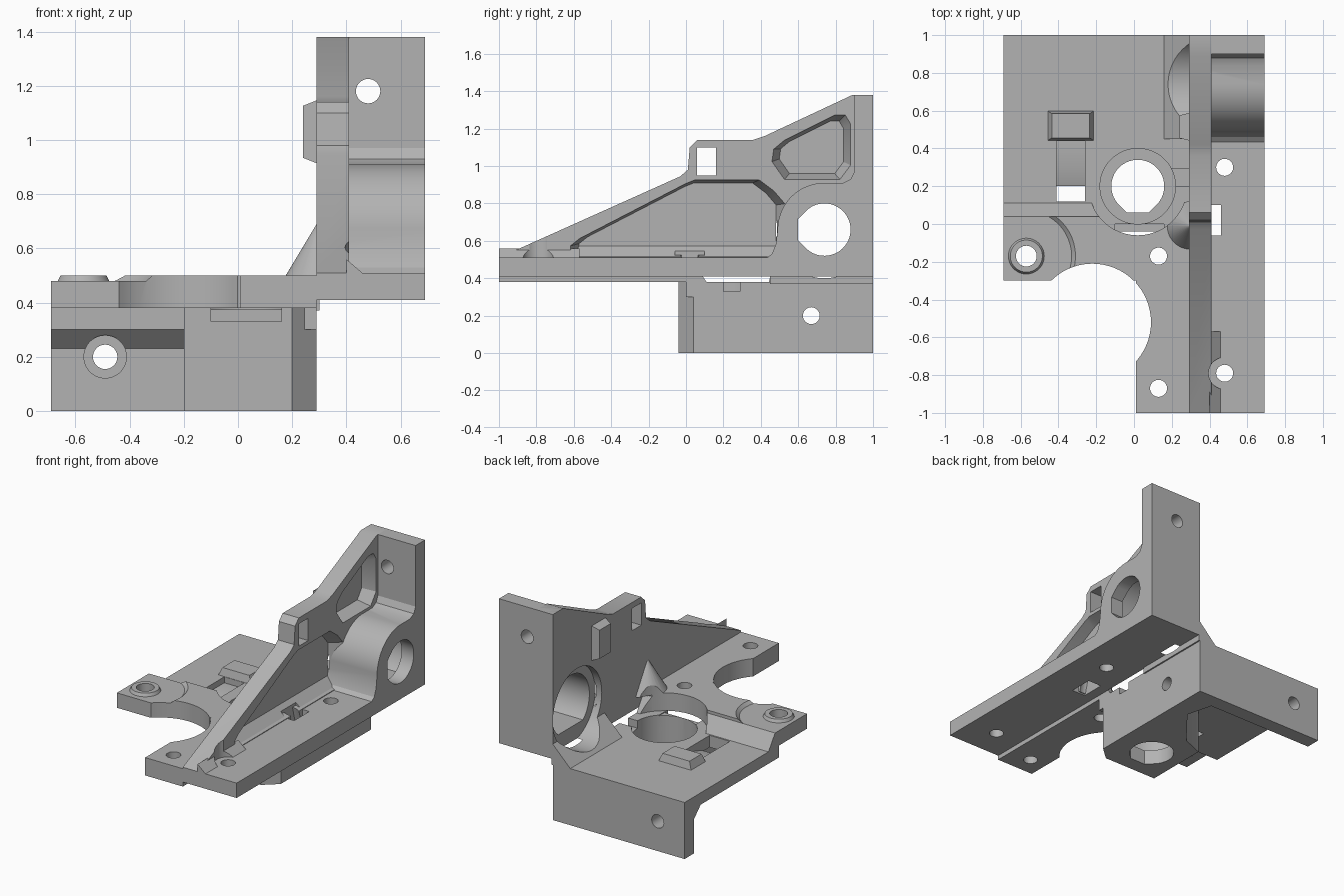
import bpy, bmesh
from math import cos, sin, pi
from mathutils import Vector

cube = bpy.data.objects.get("Cube")
if cube:
    bpy.data.objects.remove(cube, do_unlink=True)

grey = bpy.data.materials.new("neutral grey")
grey.use_nodes = True
grey.diffuse_color = (0.45, 0.45, 0.45, 1)
grey.node_tree.nodes["Principled BSDF"].inputs["Base Color"].default_value = (0.45, 0.45, 0.45, 1)
parts = []


def prism(name, pts, axis, a, b, taper=1.0):
    """Extrude a 2D outline along an axis; taper scales the far end."""
    place = {"x": lambda u, v, w: (w, u, v),
             "y": lambda u, v, w: (u, w, v),
             "z": lambda u, v, w: (u, v, w)}[axis]
    us, vs = [p[0] for p in pts], [p[1] for p in pts]
    cu, cv = (min(us) + max(us)) / 2, (min(vs) + max(vs)) / 2
    bm = bmesh.new()
    near = [bm.verts.new(place(u, v, a)) for u, v in pts]
    far = [bm.verts.new(place(cu + (u - cu) * taper, cv + (v - cv) * taper, b)) for u, v in pts]
    bm.faces.new(near)
    bm.faces.new(far)
    n = len(pts)
    for i in range(n):
        j = (i + 1) % n
        bm.faces.new((near[i], near[j], far[j], far[i]))
    bmesh.ops.recalc_face_normals(bm, faces=bm.faces[:])
    mesh = bpy.data.meshes.new(name)
    bm.to_mesh(mesh)
    bm.free()
    mesh.materials.append(grey)
    obj = bpy.data.objects.new(name, mesh)
    bpy.context.collection.objects.link(obj)
    return obj


def part(*args):
    obj = prism(*args)
    parts.append(obj)
    return obj


def cut(targets, *shape):
    """Subtract a prism from each target, then discard the cutter."""
    cutter = prism("cutter", *shape)
    cutter.hide_render = True
    for obj in targets:
        mod = obj.modifiers.new("cut", "BOOLEAN")
        mod.operation, mod.solver, mod.object = "DIFFERENCE", "EXACT", cutter
        bpy.context.view_layer.objects.active = obj
        bpy.ops.object.modifier_apply(modifier=mod.name)
    bpy.data.objects.remove(cutter, do_unlink=True)


def rect(u0, v0, u1, v1):
    return [(u0, v0), (u1, v0), (u1, v1), (u0, v1)]


def arc(u, v, r, start=0.0, end=2 * pi, n=48):
    return [(u + r * cos(start + (end - start) * i / n),
             v + r * sin(start + (end - start) * i / n)) for i in range(n)]


def teardrop(u, v, r, turn):
    """Round hole with a clipped point towards the given angle."""
    pts = arc(u, v, r, turn + pi / 4, turn + 7 * pi / 4 + 0.001, 40)
    for side in (-1, 1):
        a, d = turn + side * pi / 8, r / cos(pi / 8)
        pts.append((u + d * cos(a), v + d * sin(a)))
    return pts


# Decks: raised front with a strip, lower back, sloping step between them
front_deck = part("front_deck", [(-.69, -.3), (.01, -.3), (.01, -1), (.29, -1), (.29, .04), (-.69, .04)],
                  "z", .38, .5)
deck_step = part("deck_step", [(0, .3), (0, .48), (.04, .48), (.11, .38), (.11, .3)], "x", -.69, .29)
back_deck = part("back_deck", rect(-.69, 0, .29, 1), "z", .3, .38)

# Skirt under the back edge, with a round screw boss
skirt = part("back_skirt", [(.9, 0), (1, 0), (1, .38), (.83, .38), (.83, .3), (.9, .23)], "x", -.69, .29)
screw_boss = part("screw_boss", arc(-.49, .2, .08), "y", .84, .99)

# Block that carries the upright bore
block = part("bore_block", [(-.2, -.04), (.2, -.04), (.29, .04), (.29, 1), (.1, .95), (.16, .72),
                            (-.05, .46), (-.2, .4)], "z", 0, .38)

# Right flange, triangular side wall and back plate
flange = part("right_flange", rect(.29, -1, .69, 1), "z", .41, .51)
wall = part("side_wall", [(-1, .42), (-1, .51), (-.03, .945), (.01, .98), (.02, 1.1), (.06, 1.14), (.36, 1.14),
                          (.42, 1.16), (.89, 1.38), (1, 1.38), (1, .42)], "x", .29, .41)
back_plate = part("back_plate", rect(.29, .9, .69, 1), "z", .41, 1.38)

# Tapered pockets in the outer face of the wall
cut([wall], [(-.63, .51), (-.63, .57), (-.58, .61), (0, .91), (.05, .93), (.4, .93), (.48, .87),
             (.54, .8), (.54, .51)], "x", .43, .33, .9)
cut([wall], [(.45, 1.02), (.46, 1.09), (.52, 1.14), (.8, 1.28), (.86, 1.28), (.89, 1.23), (.89, 1),
             (.83, .92), (.52, .92)], "x", .43, .33, .78)
wall_foot = part("wall_foot", [(.32, .5), (.41, .5), (.32, .58)], "y", -.6, .5)

# Hub for the crosswise bore, flowing into flange and back plate
hub = part("bore_hub", [(.42, .5), (.97, .5), (.97, .97), (.9, .97), (.88, .93), (.84, .91)]
           + arc(.74, .66, .25, pi / 2, pi, 24) + [(.49, .66), (.48, .58), (.46, .53)], "x", .32, .69)
corner_fill = part("corner_fill", [(.15, .37), (.3, .37), (.3, .52)], "y", .45, 1)

# Crosswise bore: wide clearance, seat, then clipped round hole
cut([wall, hub, back_plate, flange, corner_fill], arc(.74, .66, .26), "x", .1, .34)
cut([wall, hub, back_plate], arc(.74, .66, .2), "x", .2, .6)
cut([hub, back_plate], teardrop(.74, .66, .14, pi), "x", .5, .75)

# Hollow gusset beside the upright bore
gusset = part("gusset", arc(.3, -.01, .13), "z", .49, .7, .03)
cut([gusset], rect(.32, -.3, .6, .3), "z", .3, .9)
cut([flange, wall_foot], rect(.36, -.06, .46, .1), "z", .3, .6)
cut([wall], arc(.38, .02, .08, n=24), "z", .4, .65, .2)

# Upright bore, same three steps
cut([front_deck, deck_step, gusset], arc(.02, .2, .26), "z", .375, .9)
cut([block, back_deck, deck_step], arc(.02, .2, .2), "z", .1, .6)
cut([block], teardrop(.02, .2, .14, -pi / 2), "z", -.1, .2)

# Slots around the upright bore
cut([block, back_deck], rect(-.1, .33, .16, .42), "y", -.1, .1)
cut([block, back_deck], rect(.2, .33, .29, .42), "x", .1, .35)

# Round bay in the deck and the lowered corner pad with its ring
cut([front_deck], arc(-.22, -.52, .31, n=64), "z", .3, .6)
cut([front_deck], arc(-.57, -.17, .24), "z", .48, .55, 1.3)
cut([front_deck], rect(-.75, -.35, -.46, .1), "z", .48, .6)
pad = part("pad_ring", arc(-.57, -.17, .1), "z", .47, .5, .85)
cut([front_deck, pad], arc(-.57, -.17, .055), "z", .3, .6)

# Tie channels with their catches, in the deck and in the wall
cut([back_deck, deck_step], [(.12, .2), (.2, .2), (.2, .31), (.3, .34), (.44, .34), (.44, .5), (.12, .5)],
    "x", -.41, -.26)
part("deck_catch", rect(-.46, .44, -.21, .6), "z", .37, .43, .8)
cut([wall], rect(.06, .95, .16, 1.1), "x", .2, .5)
part("wall_catch", rect(.44, .91, .59, 1.15), "x", .3, .24, .8)

# Chamfered rib at the wall's front end, cleared around the screw
rib = part("front_rib", [(.4, .5), (.47, .5), (.4, .56)], "y", -1, -.57)
cut([rib, wall], arc(.48, -.79, .085, n=32), "z", .51, .8)

# Screw holes
R = .045
for x, y, targets in ((.13, -.17, [front_deck]), (.13, -.87, [front_deck]),
                      (.48, -.79, [flange, rib]), (.48, .3, [flange])):
    cut(targets, arc(x, y, R, n=32), "z", .3, .7)
cut([back_plate], arc(.48, 1.18, R, n=32), "y", .8, 1.1)
cut([skirt, screw_boss], arc(-.49, .2, R, n=32), "y", .7, 1.1)
cut([block], arc(.67, .2, R, n=32), "x", -.1, .4)

# Smooth the round surfaces, keep edges crisp
bpy.ops.object.select_all(action="DESELECT")
for obj in parts:
    obj.select_set(True)
bpy.context.view_layer.objects.active = parts[0]
bpy.ops.object.shade_smooth_by_angle()
